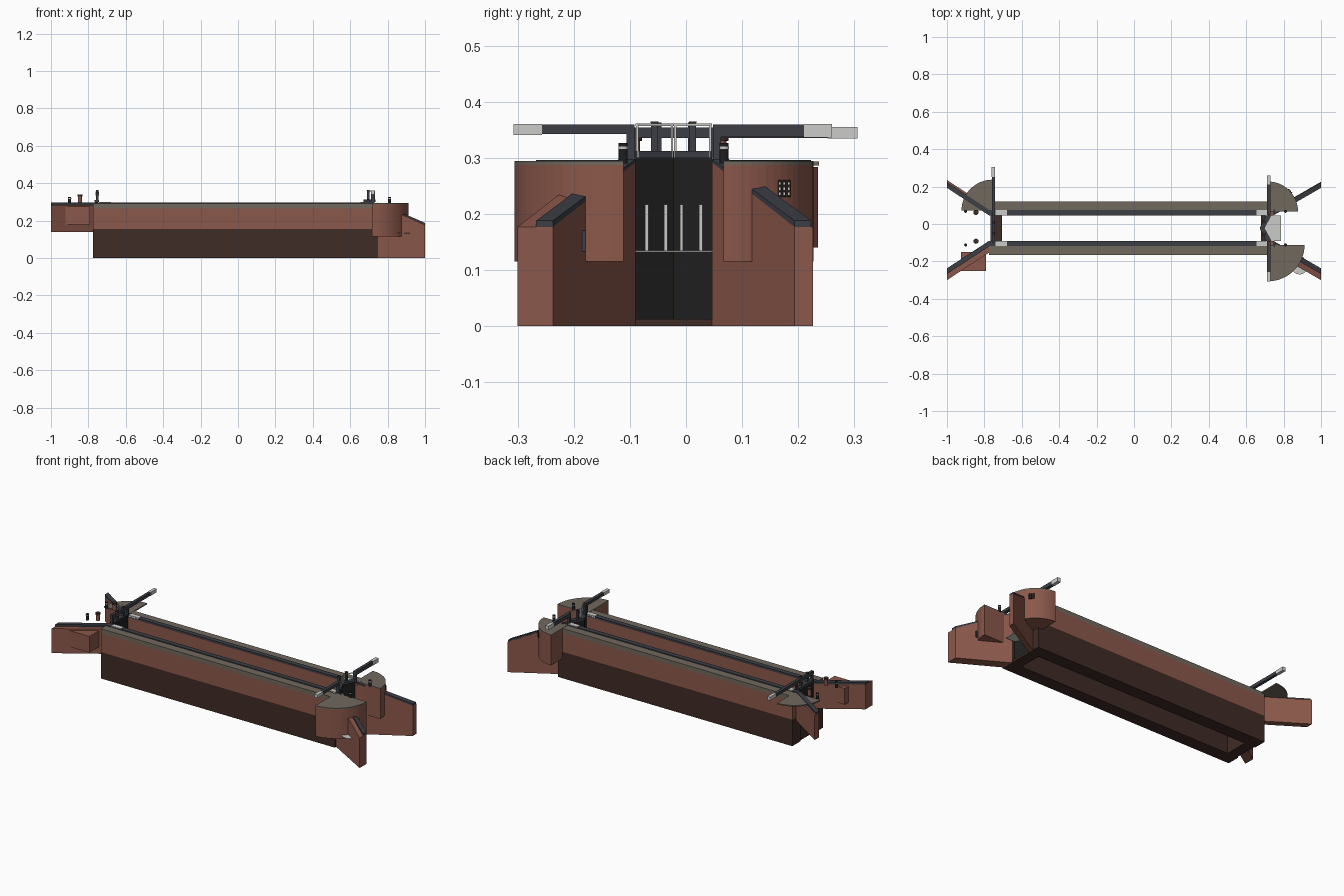
import bpy, bmesh, math

cube = bpy.data.objects.get("Cube")
if cube:
    bpy.data.objects.remove(cube, do_unlink=True)


def material(name, r, g, b):
    m = bpy.data.materials.new(name)
    m.use_nodes = True
    m.diffuse_color = (r, g, b, 1)
    m.node_tree.nodes["Principled BSDF"].inputs["Base Color"].default_value = (r, g, b, 1)
    return m


BRICK = material("red brick", .26, .098, .07)
WET = material("wet brick", .051, .025, .019)
PAVING = material("grey paving", .165, .14, .11)
SLATE = material("slate coping", .046, .049, .06)
TIMBER = material("black timber", .014, .014, .014)
WHITE = material("white paint", .6, .6, .58)


def prism(name, outline, bottom, top, mat):
    """Extrude an outline upward; top and bottom may be functions of x."""
    at = lambda h, x: h(x) if callable(h) else h
    bm = bmesh.new()
    low = [bm.verts.new((x, y, at(bottom, x))) for x, y in outline]
    high = [bm.verts.new((x, y, at(top, x))) for x, y in outline]
    bm.faces.new(low)
    bm.faces.new(high)
    for i in range(len(low)):
        j = (i + 1) % len(low)
        bm.faces.new((low[i], low[j], high[j], high[i]))
    bmesh.ops.recalc_face_normals(bm, faces=bm.faces)
    me = bpy.data.meshes.new(name)
    bm.to_mesh(me)
    bm.free()
    me.materials.append(mat)
    ob = bpy.data.objects.new(name, me)
    bpy.context.collection.objects.link(ob)
    return ob


def box(name, x0, x1, y0, y1, z0, z1, mat):
    return prism(name, [(x0, y0), (x1, y0), (x1, y1), (x0, y1)], z0, z1, mat)


def disc(name, x, y, r, z0, z1, mat, n=16):
    pts = [(x + r * math.cos(2 * math.pi * i / n), y + r * math.sin(2 * math.pi * i / n)) for i in range(n)]
    return prism(name, pts, z0, z1, mat)


def quarter(name, x, y, r, sx, sy, z0, z1, mat, n=16):
    arc = [(x + sx * r * math.cos(math.pi / 2 * i / n), y + sy * r * math.sin(math.pi / 2 * i / n)) for i in range(n + 1)]
    return prism(name, [(x, y)] + arc, z0, z1, mat)


MID, HALF = -.022, .068          # chamber centre line and half width
X0, X1 = -.775, .745             # chamber ends
TOP = .292

for side, label in ((-1, "front"), (1, "back")):
    face = MID + side * HALF
    strip = face + side * .028
    outer = face + side * .075

    # Chamber wall in bands
    box(label + "_wall_foot", X0, X1, face, outer, 0, .155, WET)
    box(label + "_wall", X0, X1, face, outer, .155, .265, BRICK)
    box(label + "_paving", X0, .72, strip, outer, .265, TOP, PAVING)
    box(label + "_wall_head", X0, X1, face, strip, .265, .285, BRICK)
    box(label + "_coping", X0, .72, face, strip, .285, .297, SLATE)
    for x, end in ((-.74, "upper"), (.655, "lower")):
        box(f"{label}_{end}_quoin", x, x + .062, face, strip, .29, .3, WHITE)

    # Splayed wing walls, sloping at the lower end and level at the upper
    for sx, end in ((1, "lower"), (-1, "upper")):
        root = X1 if sx > 0 else X0
        tip = face + side * .147
        thick = side * (.063 if side < 0 else .033 if sx > 0 else .042)
        rim = side * .03
        if sx > 0:
            crest = lambda x: .177 + (1 - x) * .45
            cap = lambda x: .188 + (1 - x) * .43
            base = 0
        else:
            crest, cap, base = .284, .296, .14
        prism(f"{label}_{end}_wing", [(root, face), (sx, tip), (sx, tip + thick), (root, face + thick)],
              base, crest, BRICK)
        prism(f"{label}_{end}_wing_coping", [(root, face), (sx, tip), (sx, tip + rim), (root, face + rim)],
              crest, cap, SLATE)

        # Mooring posts
        px, py = (.81 if sx > 0 else -.9), MID + side * .09
        disc(f"{label}_{end}_bollard", px, py, .008, .29, .326, TIMBER, 12)
        disc(f"{label}_{end}_bollard_band", px, py, .0085, .316, .32, WHITE, 12)

    # Ground paddle stand near the upper gate
    sy = -.092 if side < 0 else .062
    disc(label + "_paddle_stand", -.845, sy, .01, .295, .33, BRICK, 12)
    disc(label + "_paddle_cap", -.845, sy, .014, .33, .34, WET, 12)

    # Lower quarter-round abutment
    radius = .195 if side < 0 else .16
    cy = MID + side * .089
    quarter(label + "_abutment", .717, cy, radius, 1, side, .115, .287, BRICK)
    quarter(label + "_abutment_paving", .717, cy, radius, 1, side, .287, .294, PAVING)

    # Lower mitre gate leaf with walkway
    heel, toe = .727, .69
    leaf = [(heel, face), (toe, MID), (toe - .014, MID), (heel - .018, face)]
    prism(label + "_gate_leaf", leaf, .012, .3, TIMBER)
    prism(label + "_gate_walkway", [(x + d, y) for (x, y), d in zip(leaf, (.008, .008, -.004, -.004))],
          .3, .312, SLATE)

    # Balance beam
    root_y = face + side * .002
    end_y = -.307 if side < 0 else .26
    tip_y = end_y - side * .05
    low = .342 if side < 0 else .337
    box(label + "_beam", .712, .73, root_y, tip_y, low, .359, SLATE)
    box(label + "_beam_tip", .711, .731, tip_y, end_y, low - .001, .36, WHITE)
    box(label + "_heel_post", .712, .73, root_y, root_y + side * .014, .29, .359, SLATE)

    # Gate paddle gear
    gy = MID + side * .034
    box(label + "_paddle_post", .69, .702, gy - .006, gy + .006, .31, .362, SLATE)
    box(label + "_paddle_post_cap", .688, .704, gy - .007, gy + .007, .362, .365, WET)

    # Handrail along the leaf
    prism(label + "_handrail", [(.733, face), (.698, MID), (.694, MID), (.729, face)], .357, .361, WHITE)
    for x, y, part in ((.731, face + side * -.003, "outer"), (.697, MID + side * .003, "inner")):
        box(f"{label}_{part}_rail_post", x - .002, x + .002, y - .002, y + .002, .3, .359, WHITE)

    # Leakage jets
    for off in (.014, .048):
        x = toe + (heel - toe) * off / HALF
        y = MID + side * off
        box(f"{label}_jet_{int(off * 1000)}", x, x + .008, y - .003, y + .003, .133, .217, WHITE)

# Foam below the lower gate and at the culvert outlet
prism("gate_foam", [(.785, -.09), (.785, .046), (.727, .046), (.69, MID), (.727, -.09)], .132, .135, WHITE)
disc("culvert_foam", .885, -.225, .045, .132, .135, WHITE)
box("culvert_outlet", .9, .91, -.186, -.178, .133, .17, SLATE)

# Grille plate on the back abutment
for i in range(3):
    y = .167 + i * .008
    x = .717 + math.sqrt(.16 ** 2 - (y - .067) ** 2)
    box(f"grille_bar_{i}", x - .004, x + .004, y - .003, y + .003, .23, .26, TIMBER)
    for j in range(3):
        box(f"grille_light_{i}_{j}", x, x + .005, y - .0015, y + .0015, .234 + j * .009, .238 + j * .009, WHITE)

# Sills
box("lower_sill", .68, X1, MID - HALF, MID + HALF, 0, .013, WET)
box("upper_breast_wall", -.768, -.705, MID - HALF, MID + HALF, 0, .15, WET)

# Upper single gate
box("upper_gate", -.765, -.748, MID - HALF, MID + HALF, .15, .3, TIMBER)
box("upper_gate_walkway", -.768, -.742, MID - HALF, MID + HALF, .3, .31, SLATE)
box("upper_beam", -.76, -.744, -.1, .252, .335, .354, SLATE)
box("upper_beam_tip", -.761, -.743, .252, .306, .334, .355, WHITE)
for y, h in ((-.092, .354), (-.05, .363), (.01, .363), (.05, .354)):
    box("upper_gate_post", -.758, -.746, y - .006, y + .006, .3, h, SLATE)

# Side block on the front upper wing
box("upper_side_block", -.925, -.79, -.25, -.15, .18, .275, BRICK)
# Back upper paved quarter
quarter("upper_paved_quarter", -.757, .072, .165, -1, 1, .286, .293, PAVING)
